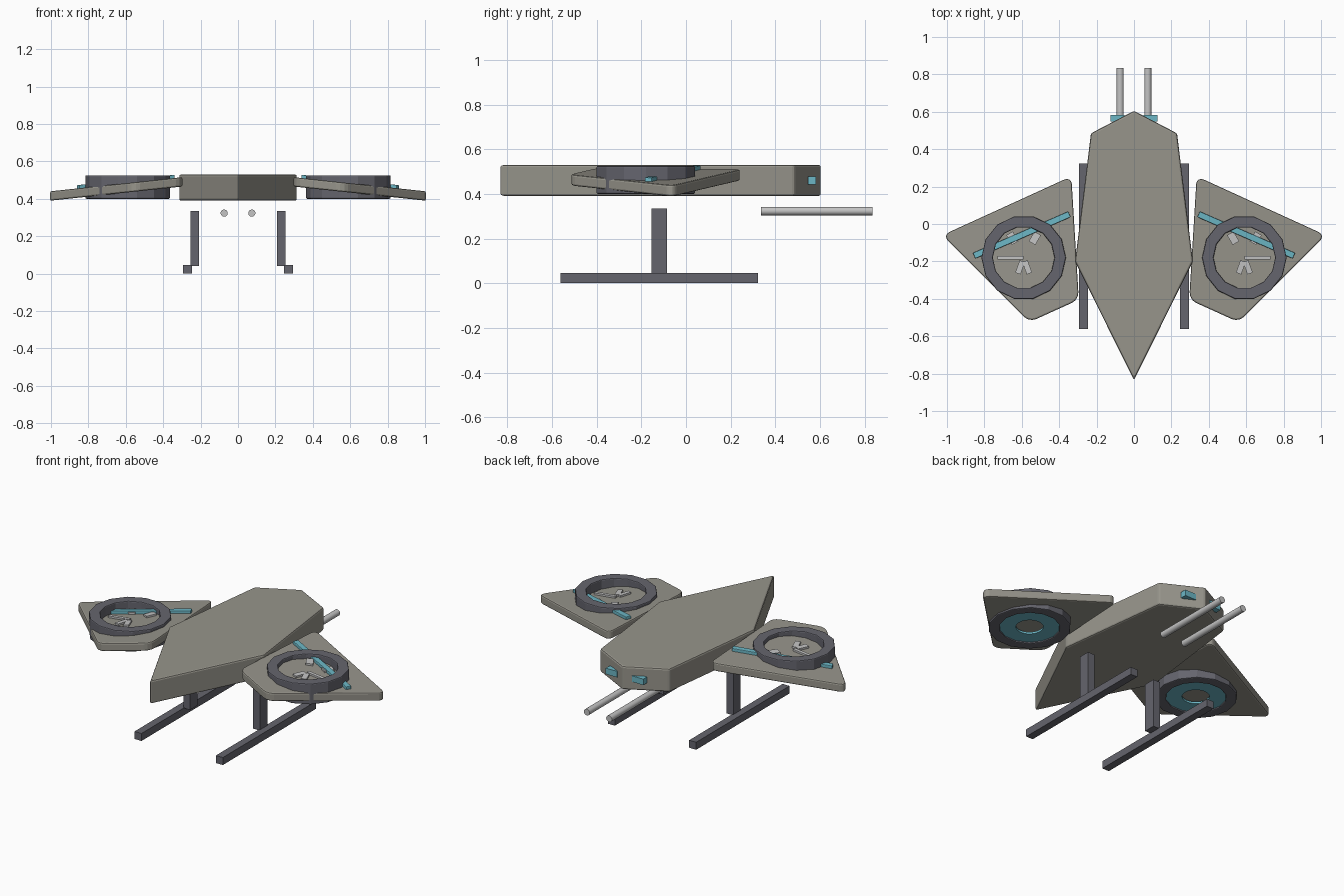
import bpy, bmesh, math
from mathutils import Matrix, Vector

cube = bpy.data.objects.get("Cube")
if cube:
    bpy.data.objects.remove(cube, do_unlink=True)


def material(name, r, g, b):
    m = bpy.data.materials.new(name)
    m.use_nodes = True
    m.diffuse_color = (r, g, b, 1)
    m.node_tree.nodes["Principled BSDF"].inputs["Base Color"].default_value = (r, g, b, 1)
    return m


HULL = material("warm grey hull", 0.31, 0.30, 0.26)
DARK = material("dark grey metal", 0.13, 0.13, 0.155)
TEAL = material("teal", 0.15, 0.47, 0.56)
LIGHT = material("light grey metal", 0.55, 0.55, 0.55)

DROOP = 0.107          # fall of the wing per unit of span
WING_ROOT = 0.3
FAN = Vector((0.59, -0.18, 0))


def finish(bm, name, mat, bevel=0, mirror=True, droop=False):
    if droop:
        for v in bm.verts:
            v.co.z -= DROOP * (v.co.x - WING_ROOT)
    bmesh.ops.recalc_face_normals(bm, faces=bm.faces)
    me = bpy.data.meshes.new(name)
    bm.to_mesh(me)
    bm.free()
    me.materials.append(mat)
    ob = bpy.data.objects.new(name, me)
    bpy.context.collection.objects.link(ob)
    if bevel:
        mod = ob.modifiers.new("soft edges", "BEVEL")
        mod.width, mod.segments, mod.limit_method = bevel, 2, "ANGLE"
    if mirror:
        ob.modifiers.new("mirror", "MIRROR").use_mirror_merge = False
    return ob


def slab(outline, z0, z1, rounding=0):
    """Extruded outline, with optionally rounded upright corners."""
    bm = bmesh.new()
    face = bm.faces.new([bm.verts.new((x, y, z0)) for x, y in outline])
    ext = bmesh.ops.extrude_face_region(bm, geom=[face])
    for v in ext["geom"]:
        if isinstance(v, bmesh.types.BMVert):
            v.co.z = z1
    if rounding:
        upright = [e for e in bm.edges if abs(e.verts[0].co.z - e.verts[1].co.z) > 1e-4]
        bmesh.ops.bevel(bm, geom=upright, offset=rounding, segments=3,
                        profile=0.5, affect="EDGES")
    return bm


def box(center, size, turn=0):
    bm = bmesh.new()
    mat = Matrix.Translation(center) @ Matrix.Rotation(turn, 4, "Z") @ Matrix.Diagonal((*size, 1))
    bmesh.ops.create_cube(bm, size=1, matrix=mat)
    return bm


def ring(r_out, r_in, z0, z1, sides):
    """Square-section ring around the fan axis."""
    bm = bmesh.new()
    loops = []
    for i in range(sides):
        a = 2 * math.pi * i / sides
        d = Vector((math.cos(a), math.sin(a), 0))
        loops.append([bm.verts.new(FAN + d * r + Vector((0, 0, z)))
                      for r, z in ((r_out, z0), (r_out, z1), (r_in, z1), (r_in, z0))])
    for i in range(sides):
        a, b = loops[i], loops[(i + 1) % sides]
        for k in range(4):
            n = (k + 1) % 4
            bm.faces.new((a[k], b[k], b[n], a[n]))
    return bm


# Central hull
half = [(0.315, -0.2), (0.23, 0.485)]
outline = [(0, -0.835)] + half + [(0, 0.605)] + [(-x, y) for x, y in reversed(half)]
finish(slab(outline, 0.39, 0.53), "hull", HULL, bevel=0.01, mirror=False)

# Drooping wings
wing = [(0.335, 0.255), (1.025, -0.06), (0.56, -0.525), (0.295, -0.405)]
finish(slab(wing, 0.465, 0.515, 0.04), "wings", HULL, bevel=0.01, droop=True)

# Fan housings and the teal intake rings beneath
finish(ring(0.226, 0.165, 0.40, 0.525, 14), "fan_housings", DARK, bevel=0.006)
finish(ring(0.17, 0.075, 0.408, 0.42, 24), "fan_intakes", TEAL)

# Fan blades showing above the wing: direction, start, end, width
for i, (deg, r0, r1, w) in enumerate(((0, 0.0, 0.14, 0.02), (60, 0.09, 0.15, 0.04),
                                      (120, 0.09, 0.15, 0.04), (250, 0.02, 0.09, 0.03),
                                      (290, 0.02, 0.09, 0.03))):
    a = math.radians(deg)
    d = Vector((math.cos(a), math.sin(a), 0))
    c = FAN + d * (r0 + r1) / 2 + Vector((0, 0, 0.515))
    finish(box(c, (r1 - r0, w, 0.022), a), f"fan_blades_{i + 1}", LIGHT, droop=True)

# Teal bars laid across the wings
start, end = Vector((0.345, 0.052, 0.52)), Vector((0.855, -0.17, 0.52))
span = end - start
finish(box((start + end) / 2, (span.length, 0.033, 0.025), math.atan2(span.y, span.x)),
       "wing_bars", TEAL, bevel=0.004, droop=True)

# Tail lamps
finish(box((0.087, 0.565, 0.46), (0.075, 0.036, 0.036)), "tail_lamps", TEAL)

# Tail rods
bm = bmesh.new()
bmesh.ops.create_cone(bm, cap_ends=True, segments=24, radius1=0.019, radius2=0.019, depth=0.5,
                      matrix=Matrix.Translation((0.074, 0.585, 0.323))
                      @ Matrix.Rotation(math.pi / 2, 4, "X"))
rods = finish(bm, "tail_rods", LIGHT)
bpy.context.view_layer.objects.active = rods
rods.select_set(True)
bpy.ops.object.shade_smooth_by_angle()
rods.select_set(False)

# Landing struts and skids
finish(box((0.232, -0.12, 0.187), (0.045, 0.07, 0.293)), "landing_struts", DARK)
finish(box((0.27, -0.12, 0.0225), (0.046, 0.885, 0.045)), "landing_skids", DARK)
